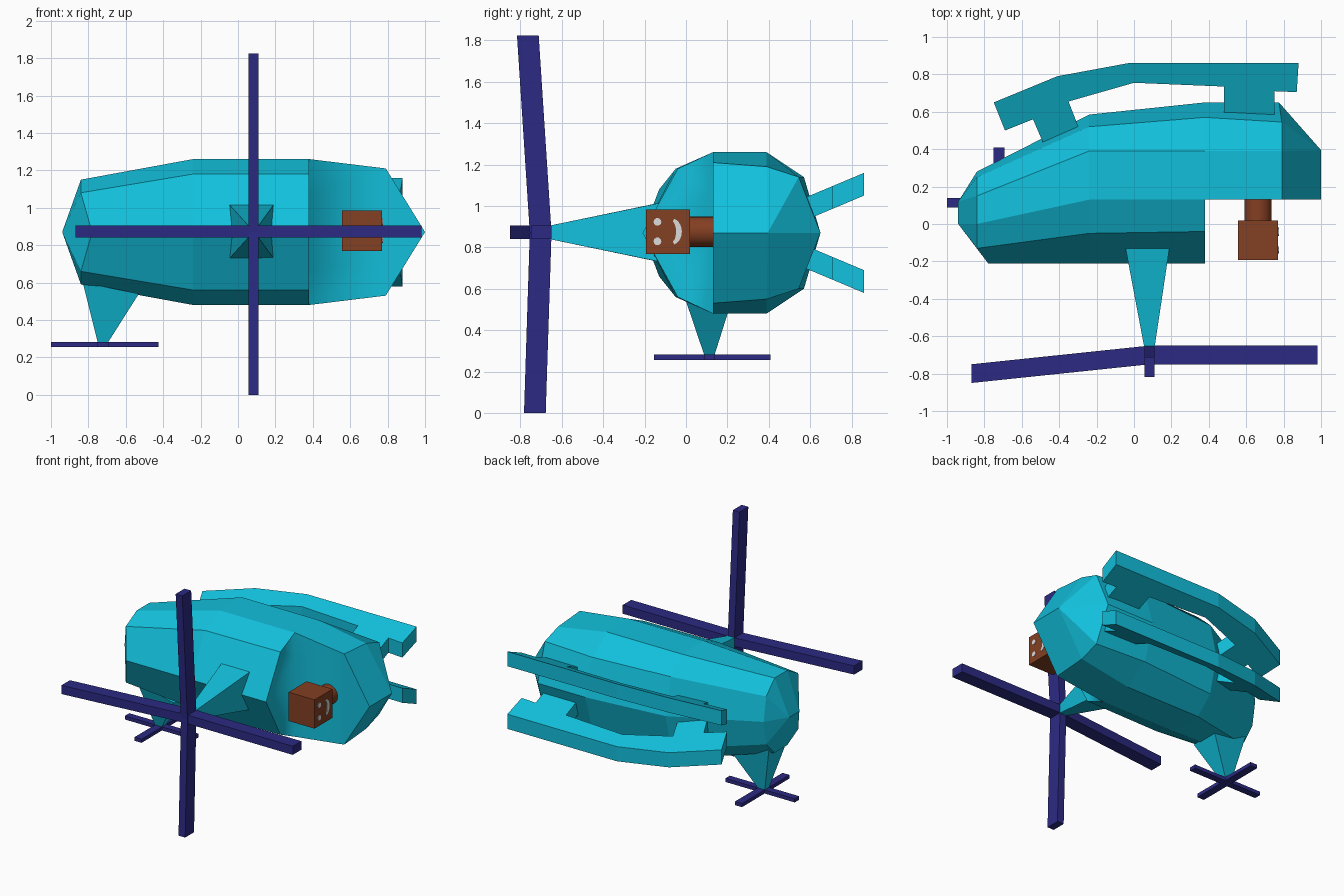
import bpy, bmesh, math

if "Cube" in bpy.data.objects:
    bpy.data.objects.remove(bpy.data.objects["Cube"])

CZ = 0.87  # height of the symmetry plane (craft lies on its side)


def material(name, rgb):
    m = bpy.data.materials.new(name)
    m.diffuse_color = (*rgb, 1)
    m.use_nodes = True
    m.node_tree.nodes["Principled BSDF"].inputs["Base Color"].default_value = m.diffuse_color
    return m


TEAL = material("teal", (0.006, 0.53, 0.72))
NAVY = material("navy", (0.025, 0.023, 0.23))
BROWN = material("brown", (0.23, 0.05, 0.016))
WHITE = material("off white", (0.72, 0.72, 0.72))


def loft(name, rings, mat, smooth=lambda c: False):
    """Join closed rings of equal length, cap the ends, merge collapsed points."""
    bm = bmesh.new()
    vs = [[bm.verts.new(p) for p in r] for r in rings]
    n = len(rings[0])
    for a, b in zip(vs, vs[1:]):
        for i in range(n):
            j = (i + 1) % n
            bm.faces.new((a[i], a[j], b[j], b[i]))
    for end in (0, -1):
        if len(set(rings[end])) > 2:
            bm.faces.new(vs[end])
    bmesh.ops.remove_doubles(bm, verts=bm.verts, dist=0.0005)
    bmesh.ops.recalc_face_normals(bm, faces=bm.faces)
    for f in bm.faces:
        f.smooth = smooth(f.calc_center_median())
    me = bpy.data.meshes.new(name)
    bm.to_mesh(me)
    bm.free()
    me.materials.append(mat)
    ob = bpy.data.objects.new(name, me)
    bpy.context.collection.objects.link(ob)
    return ob


def box(name, x, y, z, mat, dx=0, dy=0):
    """Box from ranges."""
    q = [(x[0], y[0]), (x[1], y[0]), (x[1], y[1]), (x[0], y[1])]
    return loft(name, [[(a, b, z[0]) for a, b in q],
                       [(a + dx, b + dy, z[1]) for a, b in q]], mat)


def body_ring(half):
    """half = six (x, y, half height) points, mirrored across the centre plane."""
    up = [(x, y, CZ + h) for x, y, h in half]
    down = [(x, y, CZ - h) for x, y, h in half[4:0:-1]]
    return up + down


def at(x, *yh):
    return [(x, y, h) for y, h in yh]


# Body: tail tip to cockpit wall, step down to the cockpit floor, then nose
mid = [(-.21, 0), (-.04, .31), (.13, .39), (.39, .39), (.57, .27), (.65, 0)]
sections = [
    at(-.94, (0, 0), (0, 0), (0, 0), (.12, 0), (.12, 0), (.12, 0)),
    [(-.78, -.21, 0)] + at(-.84, (-.13, .21), (0, .28), (.15, .28), (.25, .18), (.28, 0)),
    at(-.24, (-.21, 0), (-.05, .31), (.13, .39), (.39, .39), (.52, .27), (.585, 0)),
    at(.38, *mid),
    at(.38, (.13, 0), (.13, .2), *mid[2:]),
    at(.79, (.13, 0), (.13, .17), (.13, .34), (.39, .32), (.545, .27)) + [(.775, .65, 0)],
    at(1.0, (.13, 0), (.13, 0), (.13, 0), (.395, 0), (.395, 0), (.395, 0)),
]
loft("body", [body_ring(s) for s in sections], TEAL,
     smooth=lambda c: c.x > .375 and c.y < .131)

# Mast pyramid
loft("mast", [
    [(-.045, -.13, .73), (.19, -.125, .73), (.19, -.125, 1.015), (-.045, -.13, 1.015)],
    [(.055, -.66, .84), (.11, -.66, .84), (.11, -.66, .905), (.055, -.66, .905)]], TEAL)

# Main rotor: four slightly drooping blades and a hub
def blade_x(x, droop):
    def ring(px, d):
        return [(px, -.75 + d, .84), (px, -.65 + d, .84), (px, -.65 + d, .905), (px, -.75 + d, .905)]
    return [ring(.085, 0), ring(x, droop)]


loft("rotor_blade_right", blade_x(.98, 0), NAVY)
loft("rotor_blade_left", blade_x(-.87, -.10), NAVY)
box("rotor_blade_up", (.055, .11), (-.755, -.65), (CZ, 1.825), NAVY, dy=-.062)
box("rotor_blade_down", (.055, .11), (-.755, -.65), (CZ, 0), NAVY, dy=-.028)

# Tail rotor support and two-bar tail rotor
loft("tail_support", [
    [(-.83, 0, .6), (-.53, 0, .54), (-.53, .22, .54), (-.83, .2, .65)],
    [(-.75, .088, .28), (-.695, .088, .28), (-.695, .138, .28), (-.75, .138, .28)]], TEAL)
box("tail_rotor_long_bar", (-1.0, -.425), (.088, .14), (.256, .283), NAVY)
box("tail_rotor_cross_bar", (-.75, -.692), (-.155, .408), (.256, .283), NAVY)

# Landing skids: one outline with two struts, splayed outward and mirrored
outline = [(-.75, .65), (-.41, .79), (-.03, .86), (.88, .86), (.87, .705), (.75, .71),
           (.75, .56), (.48, .56), (.48, .735), (0, .755), (-.35, .655), (-.29, .50),
           (-.48, .42), (-.54, .56), (-.69, .50)]
for side, s in (("upper", 1), ("lower", -1)):
    loft(side + "_skid", [[(x, y, CZ + s * (.18 + .42 * (y - .86) + t)) for x, y in outline]
                          for t in (0, .11)], TEAL)

# Pilot: block head on a round neck
HZ = .876
box("pilot_head", (.555, .77), (-.193, .02), (HZ - .108, HZ + .108), BROWN)
neck = [[(.663 + .073 * math.cos(a), y, HZ + .073 * math.sin(a))
         for a in (i * math.tau / 24 for i in range(24))] for y in (.0, .14)]
loft("pilot_neck", neck, BROWN, smooth=lambda c: .02 < c.y < .12)


def plate(name, yz):
    """Thin painted plate on the face side of the head."""
    return loft(name, [[(x, y, z) for y, z in yz] for x in (.768, .774)], WHITE)


# Face details
for side, dz in (("upper", .047), ("lower", -.047)):
    plate(side + "_eye", [(-.138 + .019 * math.cos(i * math.tau / 10),
                           HZ + dz + .019 * math.sin(i * math.tau / 10)) for i in range(10)])
arc = [math.radians(-75 + 15 * i) for i in range(11)]
outer = [(-.07 + .05 * math.cos(a), HZ + .064 * math.sin(a)) for a in arc]
inner = [(-.07 + .022 * math.cos(a), HZ + .05 * math.sin(a)) for a in reversed(arc)]
plate("smile", outer + inner)
